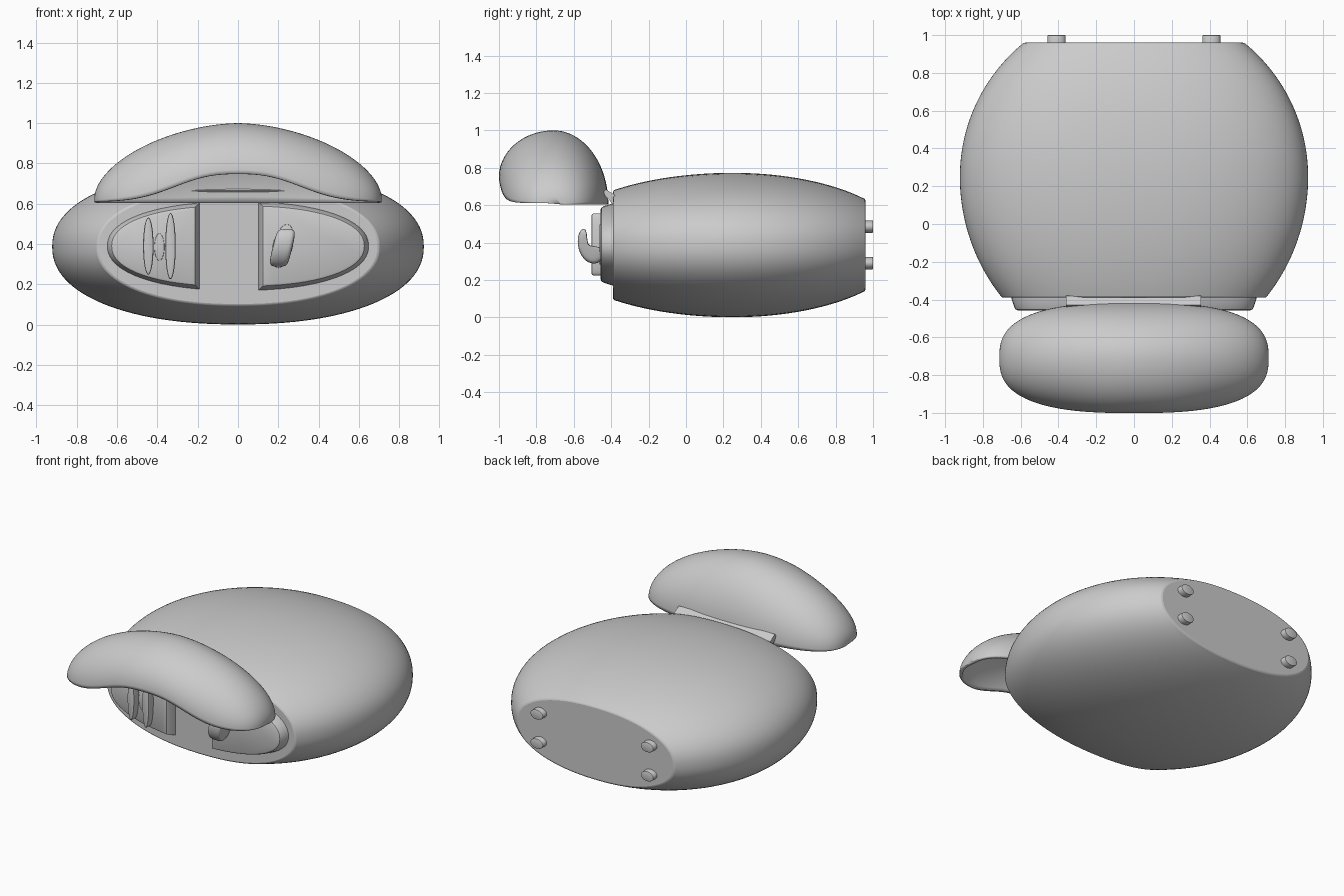
import bpy, bmesh
from math import sin, cos, pi, exp, sqrt, radians

if "Cube" in bpy.data.objects:
    bpy.data.objects.remove(bpy.data.objects["Cube"])


def loft(name, rings, closed=True, smooth=35):
    """Skin a list of equal-length point rings and cap both ends."""
    bm = bmesh.new()
    vs = [[bm.verts.new(p) for p in r] for r in rings]
    n = len(rings[0])
    for a, b in zip(vs, vs[1:]):
        for i in range(n if closed else n - 1):
            j = (i + 1) % n
            bm.faces.new((a[i], a[j], b[j], b[i]))
    bm.faces.new(vs[0])
    bm.faces.new(vs[-1])
    bmesh.ops.recalc_face_normals(bm, faces=bm.faces)
    me = bpy.data.meshes.new(name)
    bm.to_mesh(me)
    bm.free()
    ob = bpy.data.objects.new(name, me)
    bpy.context.collection.objects.link(ob)
    bpy.ops.object.select_all(action='DESELECT')
    ob.select_set(True)
    bpy.context.view_layer.objects.active = ob
    bpy.ops.object.shade_smooth_by_angle(angle=radians(smooth))
    return ob


def spow(v, e):
    return (1 if v >= 0 else -1) * abs(v) ** e


def oval(rx, rz, n=2.0, count=32):
    return [(rx * spow(cos(2 * pi * i / count), 2 / n),
             rz * spow(sin(2 * pi * i / count), 2 / n)) for i in range(count)]


def button(name, x, z, rx, rz, y0, y1, tilt=0.0, edge=0.01):
    """Oval peg along y with a softened outer end at y1; tilt shears it."""
    d = edge if y1 < y0 else -edge
    rings = []
    for y, s in ((y0, 0), (y1 + d, 0), (y1 + d * .3, edge * .3), (y1, edge)):
        rings.append([(x + px + pz * tilt, y, z + pz) for px, pz in oval(rx - s, rz - s)])
    return loft(name, rings)


# Main housing: rounded sections swelling along y
ZC, YC = 0.387, 0.25
rings = []
for i in range(41):
    y = -0.39 + 1.35 * i / 40
    a = 0.98 if y < YC else 0.917
    s = sqrt(1 - ((y - YC) / a) ** 2)
    rings.append([(px * s, y, ZC + pz * s) for px, pz in oval(0.922, 0.386, 2.2, 112)])
body = loft("housing", rings)
bev = body.modifiers.new("soft_rim", 'BEVEL')
bev.width, bev.segments, bev.angle_limit = 0.008, 2, radians(35)


# Raised control panels on the front
def panel(name, side, inner):
    outer, half = 0.65, 0.222
    top = []
    for i in range(33):
        t = -1 + 2 * i / 32
        ang = t * pi / 2
        u = cos(ang) ** (2 / 2.2)
        x = max(outer * u, inner)
        h = half * spow(sin(ang), 2 / 2.2)
        if outer * u > inner:
            top.append((x, h))
    hc = half * (1 - (inner / outer) ** 2.2) ** (1 / 2.2)
    pts = [(inner, -hc)] + top + [(inner, hc)]
    cx = (inner + outer) / 2
    hw = (outer - inner) / 2
    rings = []
    for y, inset in ((-0.38, 0), (-0.40, 0.003), (-0.44, 0.016), (-0.452, 0.023), (-0.457, 0.035)):
        rings.append([(side * (cx + (x - cx) * (1 - inset / hw)), y, 0.39 + h * (1 - inset / half))
                      for x, h in pts])
    loft(name, rings)


panel("left_panel", -1, 0.19)
panel("right_panel", 1, 0.10)

# Slider levers and small button on the left panel
button("outer_lever", -0.445, 0.39, 0.026, 0.142, -0.44, -0.505)
button("inner_lever", -0.335, 0.39, 0.026, 0.165, -0.44, -0.505)
button("small_button", -0.39, 0.385, 0.025, 0.068, -0.44, -0.465, edge=0.004)

# Hooked latch with oval base on the right panel
button("latch_base", 0.222, 0.39, 0.05, 0.108, -0.44, -0.463, tilt=0.2, edge=0.004)
hook = [(-.44, .30), (-.50, .28), (-.55, .31), (-.58, .37), (-.58, .44), (-.555, .48),
        (-.53, .47), (-.528, .40), (-.515, .38), (-.44, .38)]
hc = (-0.53, 0.38)
rings = []
for dx, s in ((-.05, .78), (-.035, 1), (0, 1), (.035, 1), (.05, .78)):
    rings.append([(0.222 + dx + (z - .39) * .2, hc[0] + (y - hc[0]) * s, hc[1] + (z - hc[1]) * s)
                  for y, z in hook])
latch = loft("latch_hook", rings, smooth=180)
sub = latch.modifiers.new("round", 'SUBSURF')
sub.levels = sub.render_levels = 2

# Four feet on the back
for x in (-0.41, 0.41):
    for z in (0.29, 0.485):
        button("back_foot", x, z, 0.047, 0.033, 0.94, 1.0, edge=0.004)

# Lid: hollow dome with an arched front edge
rings = []
for i in range(65):
    u = 0.999 * sin(pi / 2 * (-1 + i / 32))
    x = 0.713 * u
    au = abs(u)
    depth = 0.293 * (1 - au ** 2.7) ** (1 / 2.7)
    top = 0.63 + 0.37 * (1 - au ** 1.75) ** (1 / 1.75)
    front = 0.61 + 0.138 * exp(-(abs(x) / 0.38) ** 2.6)
    ring = []
    for k in range(41):
        t = pi * k / 40
        low = front if t < pi / 2 else 0.605
        ring.append((x, -0.708 - depth * cos(t), low + (top - low) * sin(t)))
    rings.append(ring)
lid = loft("lid", rings, closed=False, smooth=50)
sol = lid.modifiers.new("shell", 'SOLIDIFY')
sol.thickness, sol.offset = 0.02, -1

# Hinge plate joining lid and housing
plate = [(-.445, .665), (-.43, .685), (-.38, .655), (-.37, .60), (-.395, .61)]
loft("hinge_plate", [[(x, y, z) for y, z in plate] for x in (-0.36, 0.355)])
